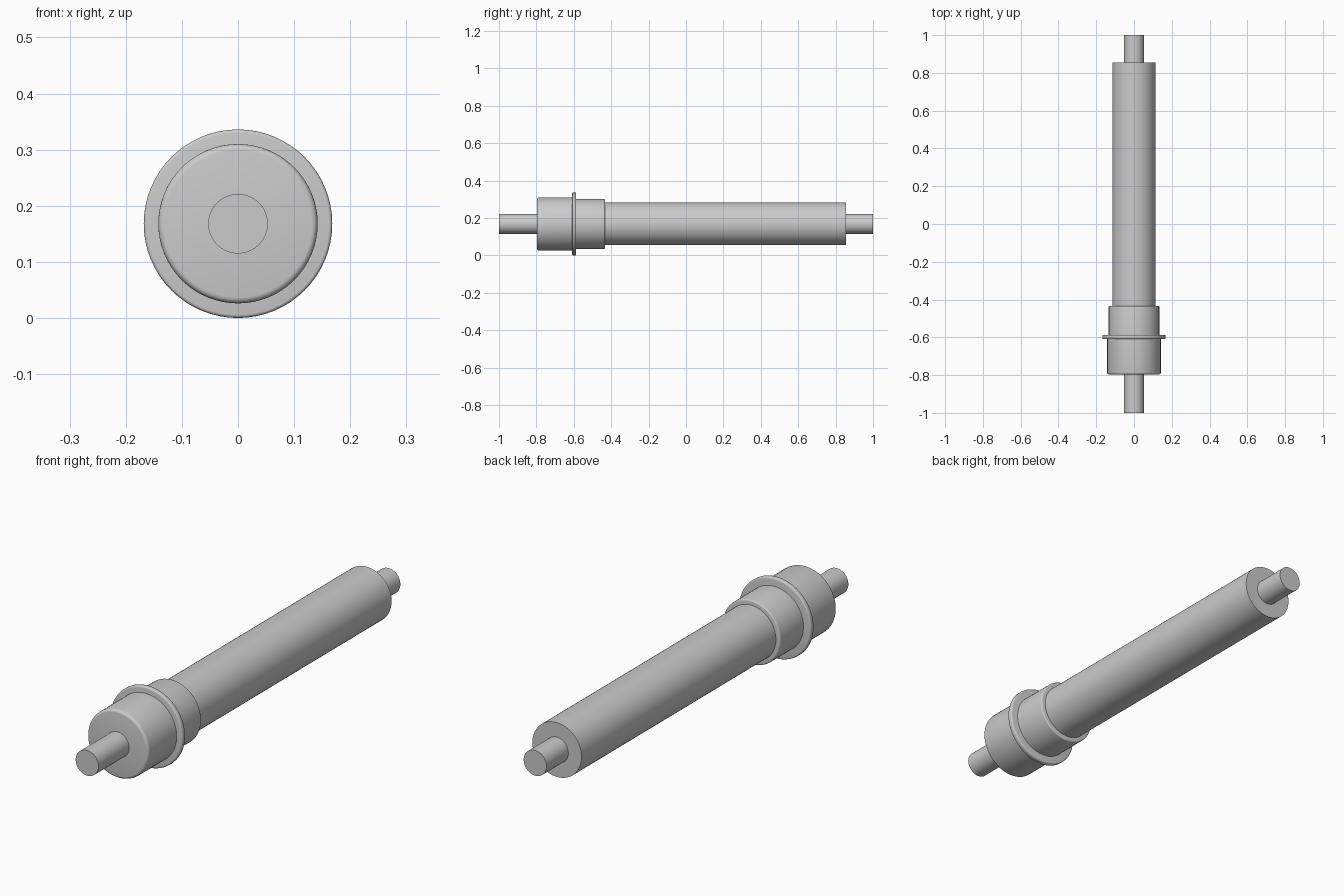
import bpy, bmesh, math

if "Cube" in bpy.data.objects:
    bpy.data.objects.remove(bpy.data.objects["Cube"])

AXIS_Z = 0.168


def lathe(name, profile, segments=64):
    """Revolve (y, radius) points about the roller axis and cap both ends."""
    bm = bmesh.new()
    rings = []
    for y, r in profile:
        ring = []
        for i in range(segments):
            a = 2 * math.pi * i / segments
            ring.append(bm.verts.new((r * math.cos(a), y, AXIS_Z + r * math.sin(a))))
        rings.append(ring)
    for a, b in zip(rings, rings[1:]):
        for i in range(segments):
            j = (i + 1) % segments
            bm.faces.new((a[i], a[j], b[j], b[i]))
    bm.faces.new(rings[0])
    bm.faces.new(rings[-1])
    bmesh.ops.recalc_face_normals(bm, faces=bm.faces)
    mesh = bpy.data.meshes.new(name)
    bm.to_mesh(mesh)
    bm.free()
    obj = bpy.data.objects.new(name, mesh)
    bpy.context.collection.objects.link(obj)
    bpy.ops.object.select_all(action='DESELECT')
    obj.select_set(True)
    bpy.context.view_layer.objects.active = obj
    bpy.ops.object.shade_smooth_by_angle(angle=math.radians(35))
    return obj


def rounded(y0, y1, r, b0=0.0, b1=0.0, steps=4):
    """Cylinder profile with rounded rims of radius b0 and b1."""
    angles = [math.pi / 2 * i / steps for i in range(steps + 1)]
    start = [(y0 + b0 * (1 - math.sin(a)), r - b0 * (1 - math.cos(a)))
             for a in reversed(angles)] if b0 else [(y0, r)]
    end = [(y1 - b1 * (1 - math.sin(a)), r - b1 * (1 - math.cos(a)))
           for a in angles] if b1 else [(y1, r)]
    return start + end if not (b0 and b1 and y1 - y0 <= b0 + b1) else start + end[1:]


# Core shaft running the full length
lathe("shaft", rounded(-1.0, 1.0, 0.053))
# Long roller sleeve
lathe("roller_sleeve", rounded(-0.60, 0.855, 0.114))

# End collar: front hub, thin flange, rear collar
hub = rounded(-0.797, -0.60, 0.142, b0=0.011)
flange = rounded(-0.609, -0.587, 0.168, b0=0.006, b1=0.006)
collar = rounded(-0.60, -0.433, 0.134, b1=0.006)


def ordered(profile):
    """Sort profile points along the axis, radius rising first half."""
    mid = (profile[0][0] + profile[-1][0]) / 2
    front = sorted([p for p in profile if p[0] <= mid], key=lambda p: (p[0], p[1]))
    back = sorted([p for p in profile if p[0] > mid], key=lambda p: (p[0], -p[1]))
    return front + back


for name, profile in (("hub", hub), ("flange", flange), ("rear_collar", collar)):
    lathe(name, ordered(profile))
